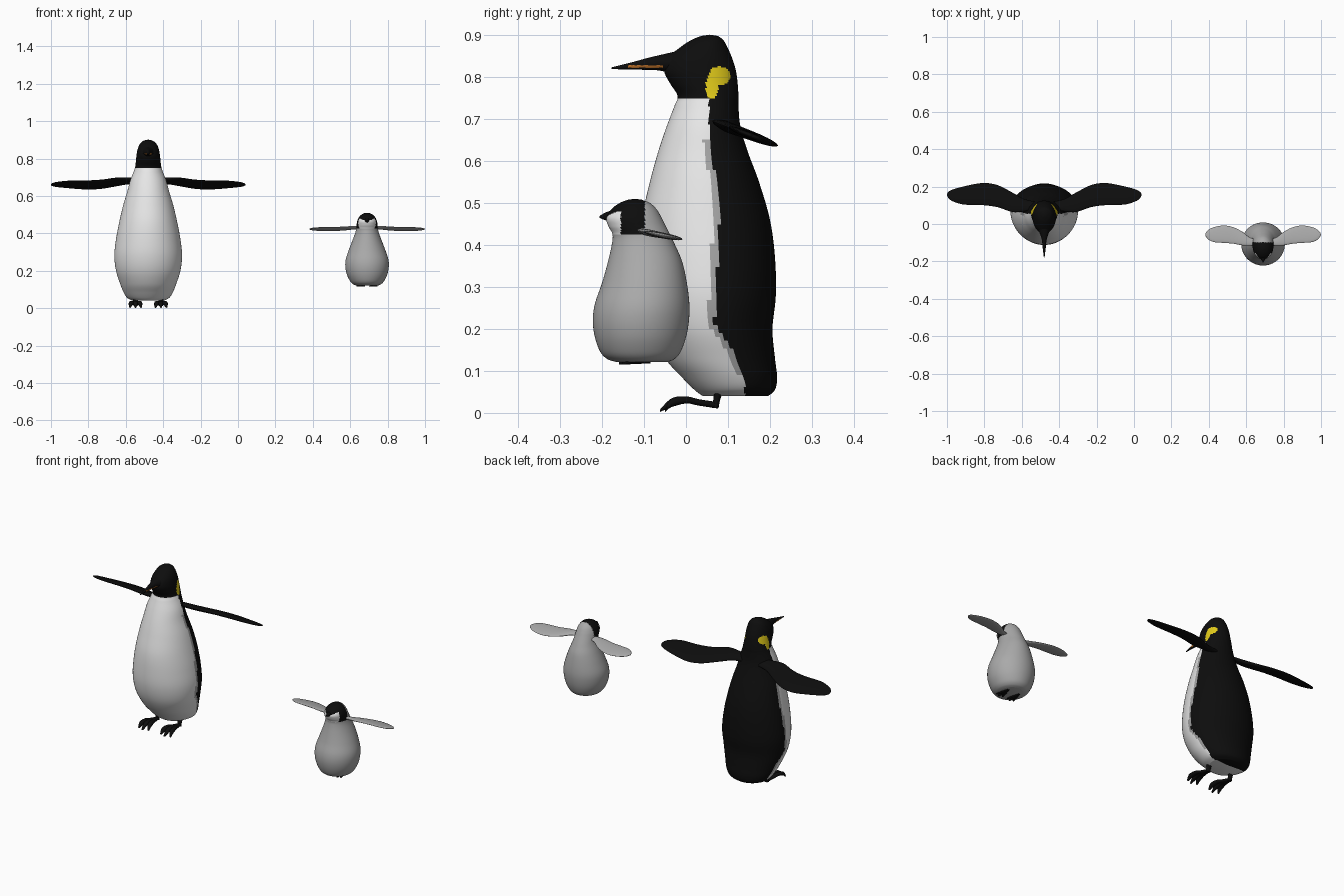
import bpy, bmesh, math
from mathutils import Vector


def colour(name, r, g, b):
    m = bpy.data.materials.new(name)
    m.diffuse_color = (r, g, b, 1)
    return m


BLACK = colour("black", 0.004, 0.004, 0.004)
WHITE = colour("white", 0.80, 0.80, 0.80)
GREY = colour("down_grey", 0.40, 0.40, 0.40)
BAND = colour("band_grey", 0.36, 0.36, 0.36)
YELLOW = colour("yellow", 0.74, 0.58, 0.01)
ORANGE = colour("orange", 0.50, 0.16, 0.02)


def smooth_rows(rows, sub):
    """Catmull-Rom subdivision of rows of numbers."""
    out = []
    for i in range(len(rows) - 1):
        p0, p1, p2 = rows[max(i - 1, 0)], rows[i], rows[i + 1]
        p3 = rows[min(i + 2, len(rows) - 1)]
        for k in range(sub):
            t = k / sub
            out.append([0.5 * (2 * b + (c - a) * t + (2 * a - 5 * b + 4 * c - d) * t * t
                               + (3 * b - a - 3 * c + d) * t ** 3)
                        for a, b, c, d in zip(p0, p1, p2, p3)])
    return out + [list(rows[-1])]


def loft(name, rings, mats, rule=None, offset=(0, 0, 0), caps=None):
    """Skin closed rings, close both ends with fans, colour faces by a rule."""
    bm = bmesh.new()
    loops = [[bm.verts.new(p) for p in ring] for ring in rings]
    n = len(loops[0])
    for a, b in zip(loops, loops[1:]):
        for i in range(n):
            j = (i + 1) % n
            bm.faces.new((a[i], a[j], b[j], b[i]))
    for e, loop in enumerate((loops[0], loops[-1])):
        mid = sum((v.co for v in loop), Vector()) / n
        if caps:
            mid.z += caps[e]
        c = bm.verts.new(mid)
        for i in range(n):
            bm.faces.new((loop[i], loop[(i + 1) % n], c))
    bmesh.ops.recalc_face_normals(bm, faces=bm.faces)
    if rule:
        for f in bm.faces:
            f.material_index = rule(f.calc_center_median())
    me = bpy.data.meshes.new(name)
    bm.to_mesh(me)
    bm.free()
    for m in mats:
        me.materials.append(m)
    me.shade_smooth()
    me.set_sharp_from_angle(angle=math.radians(60))
    ob = bpy.data.objects.new(name, me)
    ob.location = offset
    bpy.context.collection.objects.link(ob)
    return ob


def body_rings(rows, mid, sub=8, n=96):
    """Rows of height, half width, front y, back y."""
    rings = []
    for z, w, yf, yb in smooth_rows(rows, sub):
        yc = yf + (yb - yf) * mid
        ring = []
        for i in range(n):
            a = 2 * math.pi * i / n
            s = math.sin(a)
            ring.append((w * math.cos(a), yc + s * ((yb - yc) if s > 0 else (yc - yf)), z))
        rings.append(ring)
    return rings


def flipper(name, side, rows, y0, z0, slope, mat, offset):
    """Rows of distance out, front y, back y, half thickness."""
    rings = []
    for u, yf, yb, t in smooth_rows(rows, 5):
        ring = []
        for i in range(20):
            a = 2 * math.pi * i / 20
            y = (yf + yb) / 2 + (yb - yf) / 2 * math.cos(a)
            ring.append((side * u, y, z0 - slope * (y - y0) + t * math.sin(a)))
        rings.append(ring)
    loft(name, rings, [mat], offset=offset)


def beak(name, rows, mats, offset, rule=None):
    """Rows of y, half width, bottom z, top z."""
    rings = []
    for y, w, zb, zt in smooth_rows(rows, 6):
        rings.append([(w * math.cos(2 * math.pi * i / 40), y,
                       (zb + zt) / 2 + (zt - zb) / 2 * math.sin(2 * math.pi * i / 40))
                      for i in range(40)])
    loft(name, rings, mats, rule, offset)


def tube(name, pts, offset, up=False):
    """Limb through points of x, y, z, half width, half thickness."""
    rings = []
    for x, y, z, w, t in smooth_rows(pts, 3):
        ring = []
        for i in range(10):
            c, s = math.cos(math.pi * i / 5), math.sin(math.pi * i / 5)
            ring.append((x + w * c, y + t * s, z) if up else (x + w * c, y, z + t * s))
        rings.append(ring)
    loft(name, rings, [BLACK], offset=offset)


def edge_y(z, pts):
    for (z0, y0), (z1, y1) in zip(pts, pts[1:]):
        if z <= z1:
            return y0 + (y1 - y0) * max(0, z - z0) / (z1 - z0)
    return pts[-1][1]


# ---------- adult ----------
A = (-0.48, 0, 0)
COAT_EDGE = [(0.03, 0.14), (0.07, 0.14), (0.10, 0.132), (0.15, 0.112), (0.21, 0.067),
             (0.35, 0.075), (0.50, 0.081), (0.65, 0.055), (0.76, 0.055)]


def adult_rule(c):
    y, z = c.y, c.z
    if z > 0.748:
        patch = ((y - 0.08) / 0.026) ** 2 + ((z - 0.803) / 0.022) ** 2 < 1 or \
                ((y - 0.062) / 0.015) ** 2 + ((z - 0.778) / 0.031) ** 2 < 1
        return 3 if patch else 0
    e = edge_y(z, COAT_EDGE)
    if y > e:
        return 0
    return 2 if 0.09 < z < 0.65 and y > e - 0.015 else 1


ADULT = [(0.04, 0.085, 0.04, 0.195), (0.055, 0.112, 0.02, 0.212), (0.085, 0.132, -0.01, 0.217),
         (0.13, 0.150, -0.05, 0.212), (0.20, 0.172, -0.088, 0.206), (0.28, 0.181, -0.108, 0.214),
         (0.37, 0.172, -0.112, 0.212), (0.46, 0.155, -0.106, 0.200), (0.55, 0.134, -0.086, 0.174),
         (0.62, 0.113, -0.067, 0.148), (0.68, 0.097, -0.047, 0.130), (0.73, 0.078, -0.028, 0.125),
         (0.755, 0.070, -0.020, 0.125), (0.785, 0.066, -0.038, 0.123), (0.815, 0.063, -0.052, 0.119),
         (0.845, 0.058, -0.043, 0.110), (0.870, 0.049, -0.015, 0.099), (0.888, 0.036, 0.012, 0.089),
         (0.898, 0.018, 0.036, 0.076)]
loft("adult_body", body_rings(ADULT, 0.56), [BLACK, WHITE, BAND, YELLOW], adult_rule, A,
     caps=(0.016, 0.003))

# beak with a thin orange stripe on each side
beak("adult_beak", [(0.0, 0.040, 0.790, 0.868), (-0.03, 0.032, 0.805, 0.860),
                    (-0.06, 0.020, 0.815, 0.853), (-0.09, 0.012, 0.817, 0.846),
                    (-0.13, 0.008, 0.818, 0.835), (-0.178, 0.002, 0.819, 0.823)],
     [BLACK, ORANGE], A, lambda c: 1 if -0.135 < c.y < -0.054 and 0.822 < c.z < 0.828 else 0)

for side, label in ((-1, "left"), (1, "right")):
    flipper("adult_flipper_" + label, side,
            [(0.05, 0.075, 0.120, 0.012), (0.11, 0.067, 0.135, 0.014), (0.17, 0.064, 0.168, 0.013),
             (0.25, 0.090, 0.208, 0.012), (0.33, 0.101, 0.219, 0.011), (0.43, 0.104, 0.201, 0.009),
             (0.49, 0.122, 0.184, 0.007), (0.512, 0.138, 0.172, 0.005), (0.52, 0.152, 0.160, 0.002)],
            0.07, 0.692, 0.37, BLACK, A)
    # leg and three splayed toes
    fx = side * 0.068
    tube("adult_leg_" + label, [(fx, 0.070, 0.012, 0.012, 0.008), (fx, 0.074, 0.035, 0.013, 0.009),
                                (fx, 0.085, 0.075, 0.020, 0.015)], A, up=True)
    for k in (-1, 0, 1):
        tube(f"adult_toe_{label}_{k + 2}",
             [(fx, 0.076, 0.018, 0.010, 0.008), (fx + k * 0.010, 0.03, 0.025, 0.012, 0.008),
              (fx + k * 0.019, 0.0, 0.031, 0.013, 0.009), (fx + k * 0.025, -0.035, 0.024, 0.012, 0.011),
              (fx + k * 0.029, -0.062 + 0.012 * abs(k), 0.005, 0.005, 0.003)], A)

# ---------- chick ----------
C = (0.69, 0, 0)


def chick_rule(c):
    x, y, z = abs(c.x), c.y, c.z
    if z < 0.425 or y > -0.098:
        return 0
    if y > -0.155 or z > 0.462 + 0.5 * x:
        return 1
    return 2


CHICK = [(0.121, 0.058, -0.165, -0.045), (0.128, 0.075, -0.187, -0.028), (0.145, 0.091, -0.204, -0.013),
         (0.18, 0.108, -0.217, 0.000), (0.22, 0.116, -0.222, 0.007), (0.26, 0.114, -0.217, 0.008),
         (0.31, 0.098, -0.200, 0.002), (0.36, 0.079, -0.186, -0.009), (0.40, 0.064, -0.177, -0.026),
         (0.425, 0.058, -0.175, -0.038), (0.445, 0.056, -0.185, -0.048), (0.465, 0.053, -0.190, -0.058),
         (0.485, 0.044, -0.178, -0.070), (0.500, 0.030, -0.158, -0.086), (0.508, 0.014, -0.138, -0.106)]
loft("chick_body", body_rings(CHICK, 0.5), [GREY, BLACK, WHITE], chick_rule, C, caps=(0, 0.002))

beak("chick_beak", [(-0.175, 0.014, 0.455, 0.482), (-0.188, 0.011, 0.458, 0.479),
                    (-0.198, 0.006, 0.461, 0.474), (-0.206, 0.002, 0.465, 0.469)], [BLACK], C)

for side, label in ((-1, "left"), (1, "right")):
    flipper("chick_flipper_" + label, side,
            [(0.03, -0.112, -0.080, 0.007), (0.07, -0.116, -0.072, 0.008), (0.11, -0.114, -0.042, 0.008),
             (0.16, -0.105, -0.017, 0.007), (0.21, -0.101, -0.008, 0.007), (0.26, -0.097, -0.016, 0.006),
             (0.29, -0.085, -0.030, 0.005), (0.305, -0.068, -0.045, 0.003), (0.309, -0.060, -0.054, 0.001)],
            -0.115, 0.434, 0.19, GREY, C)
    # small feet peeping out under the belly
    for k in (-1, 0, 1):
        fx = side * 0.034
        tube(f"chick_toe_{label}_{k + 2}",
             [(fx, -0.085, 0.121, 0.006, 0.003), (fx + k * 0.010, -0.125, 0.120, 0.008, 0.004),
              (fx + k * 0.018, -0.160 + 0.008 * abs(k), 0.118, 0.005, 0.003)], C)
